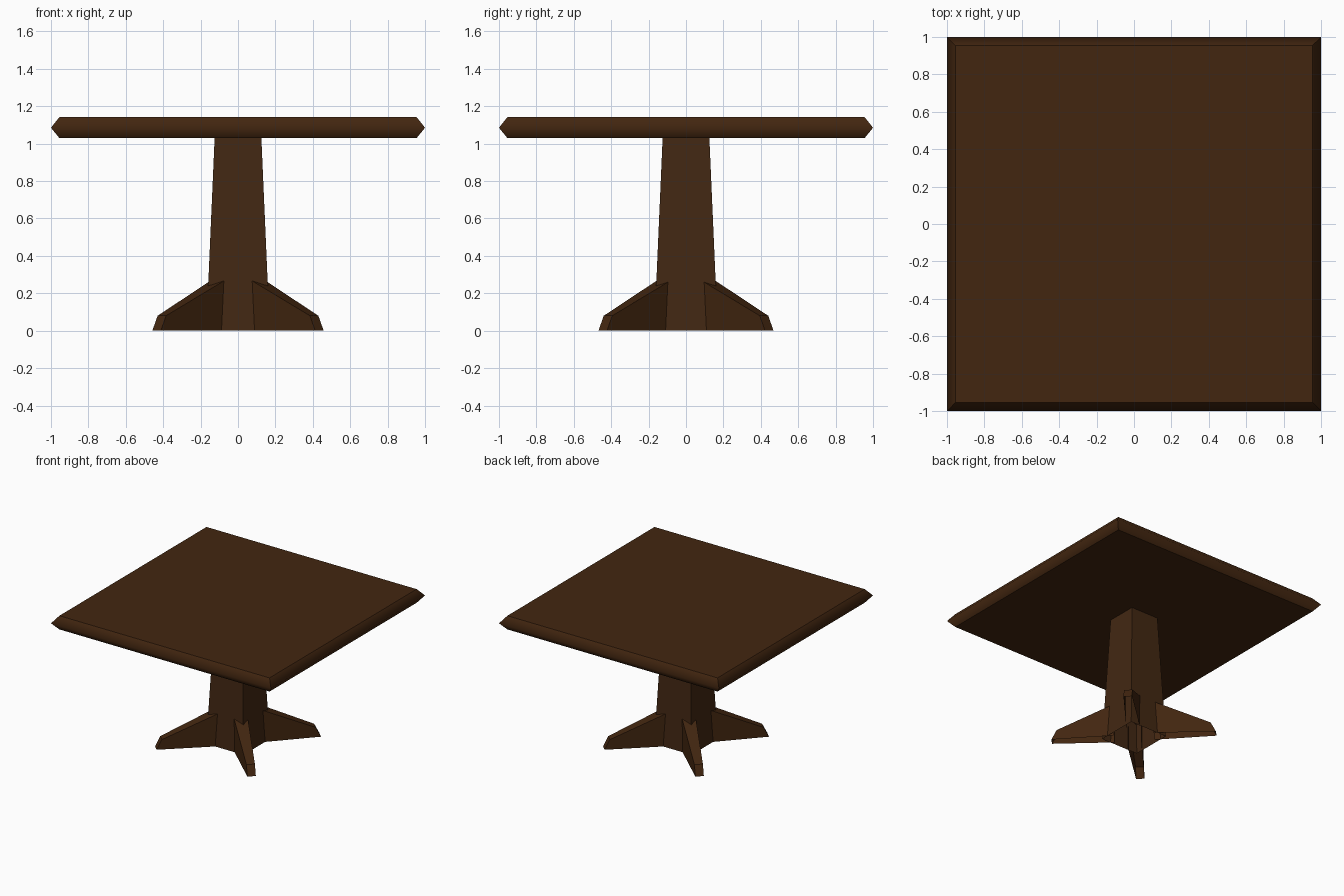
import bpy, bmesh
from mathutils import Vector

if "Cube" in bpy.data.objects:
    bpy.data.objects.remove(bpy.data.objects["Cube"])


def material(name, rgb):
    m = bpy.data.materials.new(name)
    m.diffuse_color = (*rgb, 1.0)
    m.use_nodes = True
    m.node_tree.nodes["Principled BSDF"].inputs["Base Color"].default_value = m.diffuse_color
    return m


wood = material("dark brown wood", (0.0545, 0.0190, 0.0050))
post_wood = material("brown post wood", (0.0545, 0.0205, 0.0062))


def finish(bm, name, mat):
    bmesh.ops.recalc_face_normals(bm, faces=bm.faces)
    me = bpy.data.meshes.new(name)
    bm.to_mesh(me)
    bm.free()
    me.materials.append(mat)
    ob = bpy.data.objects.new(name, me)
    bpy.context.collection.objects.link(ob)
    return ob


def square_loft(levels, capped):
    """Stack of square rings given as (half width, height)."""
    bm = bmesh.new()
    rings = [[bm.verts.new((sx * h, sy * h, z))
              for sx, sy in ((-1, -1), (1, -1), (1, 1), (-1, 1))]
             for h, z in levels]
    for a, b in zip(rings, rings[1:]):
        for i in range(4):
            j = (i + 1) % 4
            bm.faces.new((a[i], a[j], b[j], b[i]))
    if capped:
        bm.faces.new(rings[0][::-1])
        bm.faces.new(rings[-1])
    return bm


# Table top: slab with a pointed edge, rounded shading along the middle line
MID = 1.085
bm = square_loft([(0.955, 1.03), (1.0, MID), (0.955, 1.142)], True)
for f in bm.faces:
    f.smooth = True
for e in bm.edges:
    e.smooth = all(abs(v.co.z - MID) < 1e-4 for v in e.verts)
finish(bm, "table_top", wood)

# Central post: tapered square column, open at the ends
finish(square_loft([(0.17, 0.0), (0.125, 1.03)], False), "post", post_wood)

# Feet: tapered diagonal wedges, one at each corner of the post, open below
# side profile: (distance along the diagonal, height, half thickness)
PROFILE = [(0.15, 0.0, 0.052), (0.62, 0.0, 0.032),
           (0.58, 0.08, 0.032), (0.15, 0.272, 0.052)]


def foot(name, sx, sy):
    out = Vector((sx, sy, 0)).normalized()
    side = Vector((-out.y, out.x, 0))
    shift = Vector((-0.003 * sx, 0.007 * sy, 0))
    bm = bmesh.new()
    left, right = [[bm.verts.new(out * r + side * (s * h) + shift + Vector((0, 0, z)))
                    for r, z, h in PROFILE] for s in (-1, 1)]
    bm.faces.new(left)
    bm.faces.new(right[::-1])
    for i in (1, 2):  # end face and sloping top
        bm.faces.new((left[i], right[i], right[i + 1], left[i + 1]))
    finish(bm, name, wood)


for sy, fb in ((-1, "front"), (1, "back")):
    for sx, lr in ((-1, "left"), (1, "right")):
        foot(f"{fb}_{lr}_foot", sx, sy)
